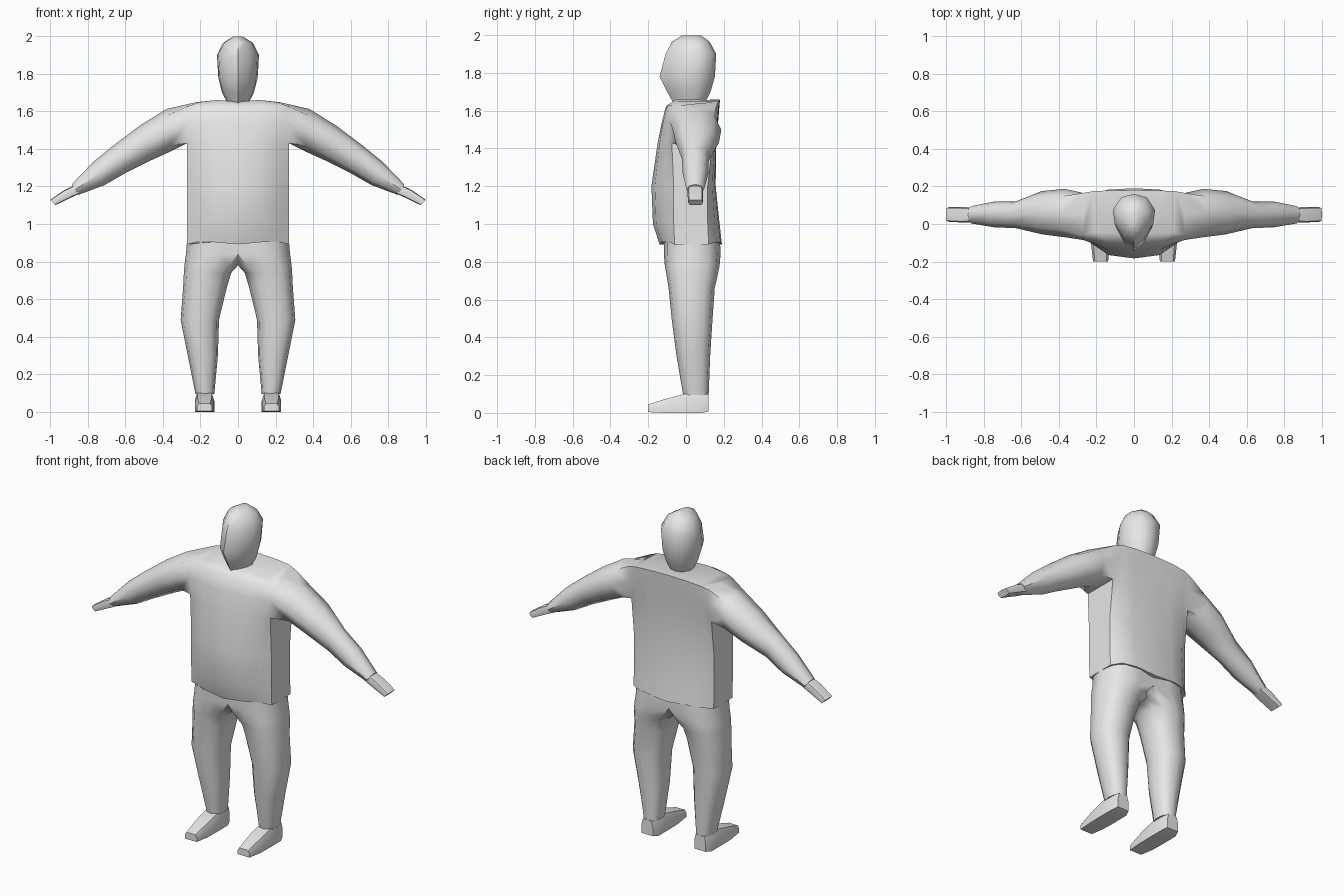
import bpy, bmesh, math

if "Cube" in bpy.data.objects:
    bpy.data.objects.remove(bpy.data.objects["Cube"])

grey = bpy.data.materials.new("plain_grey")
grey.diffuse_color = (0.8, 0.8, 0.8, 1)
grey.use_nodes = True
grey.node_tree.nodes["Principled BSDF"].inputs["Base Color"].default_value = grey.diffuse_color


def finish(bm, name, mirror=True, angle=50):
    """Turn a bmesh into a smooth-shaded object, mirrored across x = 0."""
    bmesh.ops.recalc_face_normals(bm, faces=bm.faces)
    mesh = bpy.data.meshes.new(name)
    bm.to_mesh(mesh)
    bm.free()
    mesh.materials.append(grey)
    ob = bpy.data.objects.new(name, mesh)
    bpy.context.collection.objects.link(ob)
    bpy.ops.object.select_all(action='DESELECT')
    ob.select_set(True)
    bpy.context.view_layer.objects.active = ob
    bpy.ops.object.shade_smooth_by_angle(angle=math.radians(angle))
    if mirror:
        ob.modifiers.new("Mirror", 'MIRROR')
    return ob


def bridge(bm, a, b):
    n = len(a)
    for i in range(n):
        j = (i + 1) % n
        bm.faces.new((a[i], a[j], b[j], b[i]))


def loft(bm, rings, first=True, last=True):
    rows = [[bm.verts.new(p) for p in r] for r in rings]
    for a, b in zip(rows, rows[1:]):
        bridge(bm, a, b)
    if first:
        bm.faces.new(rows[0])
    if last:
        bm.faces.new(rows[-1])
    return rows


def arm_ring(xb, zb, xt, zt, yf, yb, c=0.7):
    """Eight-sided section from its bottom point, top point and y range."""
    cy, h, e = (yf + yb) / 2, (yb - yf) / 2, (1 - c) / 2
    steps = [(-c, e), (0, 0), (c, e), (1, .5), (c, 1 - e), (0, 1), (-c, 1 - e), (-1, .5)]
    return [(xb + (xt - xb) * t, cy + h * s, zb + (zt - zb) * t) for s, t in steps]


# Shirt: half torso from levels of (z, front, side front, side back, back)
bm = bmesh.new()
W = 0.27
levels = [(.892, -.14, -.06, .12, .19), (1.0, -.175, -.065, .115, .178),
          (1.2, -.183, -.065, .115, .157), (1.43, -.15, -.075, .14, .16),
          (1.54, -.128, -.085, .165, .17), (1.63, -.105, -.06, .165, .18)]
rows = []
for k, (z, f, sf, sb, b) in enumerate(levels):
    pts = [(0, f), (.5 * W, f + .15 * (sf - f)), (.82 * W, f + .65 * (sf - f)),
           (W, sf), (W, (sf + sb) / 2), (W, sb),
           (.82 * W, sb + .6 * (b - sb)), (.5 * W, sb + .9 * (b - sb)), (0, b)]
    row = []
    for i, (x, y) in enumerate(pts):
        dz = 0
        if k == 5:
            dz = (-.005, 0, 0, -.005, .007, .005, .018, .026, .03)[i]
        if k == 0 and i in (1, 2, 6, 7):
            dz = .012
        row.append(bm.verts.new((x, y, z + dz)))
    rows.append(row)
for k in range(5):
    for i in range(8):
        if k >= 3 and i in (3, 4):
            continue                       # arm hole
        a, b = rows[k], rows[k + 1]
        bm.faces.new((a[i], a[i + 1], b[i + 1], b[i]))
# shoulder top and hem underside
t = rows[5]
r = [bm.verts.new(p) for p in ((0, -.06, 1.65), (.11, -.05, 1.66), (.21, -.045, 1.648))]
for f in ((t[0], t[1], r[1], r[0]), (t[1], t[2], r[2], r[1]), (t[2], t[3], r[2]),
          (r[0], r[1], t[7], t[8]), (r[1], r[2], t[6], t[7]),
          (r[2], t[3], t[4], t[5], t[6]), rows[0]):
    bm.faces.new(f)
# sleeve grown out of the arm hole
hole = [rows[3][3], rows[3][4], rows[3][5], rows[4][5],
        rows[5][5], rows[5][4], rows[5][3], rows[4][3]]
sleeve = loft(bm, [arm_ring(*a) for a in (
    (.36, 1.385, .38, 1.612, -.07, .187), (.46, 1.34, .52, 1.525, -.055, .175),
    (.60, 1.27, .66, 1.42, -.022, .12), (.71, 1.207, .77, 1.33, -.018, .12),
    (.85, 1.155, .885, 1.21, .003, .095))], first=False)
bridge(bm, hole, sleeve[0])
loose = [v for v in bm.verts if not v.link_faces]
bmesh.ops.delete(bm, geom=loose, context='VERTS')
finish(bm, "shirt")

# Hands: flat tapered mitts
bm = bmesh.new()
loft(bm, [arm_ring(*a, c=.85) for a in (
    (.84, 1.163, .868, 1.207, .01, .088), (.90, 1.135, .925, 1.18, .008, .09),
    (.972, 1.10, 1.0, 1.128, .012, .09))])
finish(bm, "hands", angle=40)

# Trousers: half with rings of (z, centre x, half width, front, back)
bm = bmesh.new()
rings = []
for z, cx, hx, yf, yb in ((.095, .176, .05, -.015, .12), (.3, .187, .08, -.05, .128),
                          (.49, .203, .102, -.075, .14), (.66, .176, .116, -.092, .152),
                          (.74, .162, .126, -.105, .17), (.78, .135, .15, -.112, .178),
                          (.84, .1, .177, -.117, .183), (.92, .1, .17, -.117, .18)):
    ring = []
    for k in range(12):
        a = k * math.pi / 6
        c, s = math.cos(a), math.sin(a)
        x = cx + hx * math.copysign(abs(c) ** .8, c)
        y = (yf + yb) / 2 + (yb - yf) / 2 * math.copysign(abs(s) ** .85, s)
        ring.append((x if x > .004 else 0, y, z))
    rings.append(ring)
loft(bm, rings)
inner = [f for f in bm.faces if all(v.co.x < .001 for v in f.verts)]
bmesh.ops.delete(bm, geom=inner, context='FACES')
finish(bm, "trousers")

# Shoes: sections along y of (y, half width, bottom, top)
bm = bmesh.new()
rings = []
for y, h, z0, z1 in ((.12, .038, .008, .098), (.085, .051, 0, .1), (-.01, .052, 0, .1),
                     (-.11, .05, 0, .073), (-.2, .04, .004, .045)):
    zm = z0 + .6 * (z1 - z0)
    rings.append([(.178 + sx * h, y, z) for sx, z in (
        (-1, z0), (-1, zm), (-.75, z1), (.75, z1), (1, zm), (1, z0))])
loft(bm, rings)
finish(bm, "shoes", angle=40)

# Head: rings of (z, half width, front, back) with a pointed face
bm = bmesh.new()
rings = []
for z, w, yf, yb, tilt in ((1.60, .045, -.05, .09, 0), (1.655, .062, -.075, .108, 0),
                           (1.70, .085, -.10, .13, 0), (1.78, .105, -.14, .153, 0),
                           (1.90, .112, -.108, .16, 0), (1.965, .078, -.075, .125, 0),
                           (1.998, .022, -.02, .08, 0)):
    d = yb - yf
    half = [(0, 0), (.5, .14), (.92, .42), (1, .68), (.62, .93), (0, 1)]
    loop = half + [(-x, y) for x, y in half[-2:0:-1]]
    rings.append([(x * w, yf + y * d, z) for x, y in loop])
loft(bm, rings)
finish(bm, "head", mirror=False, angle=60)
